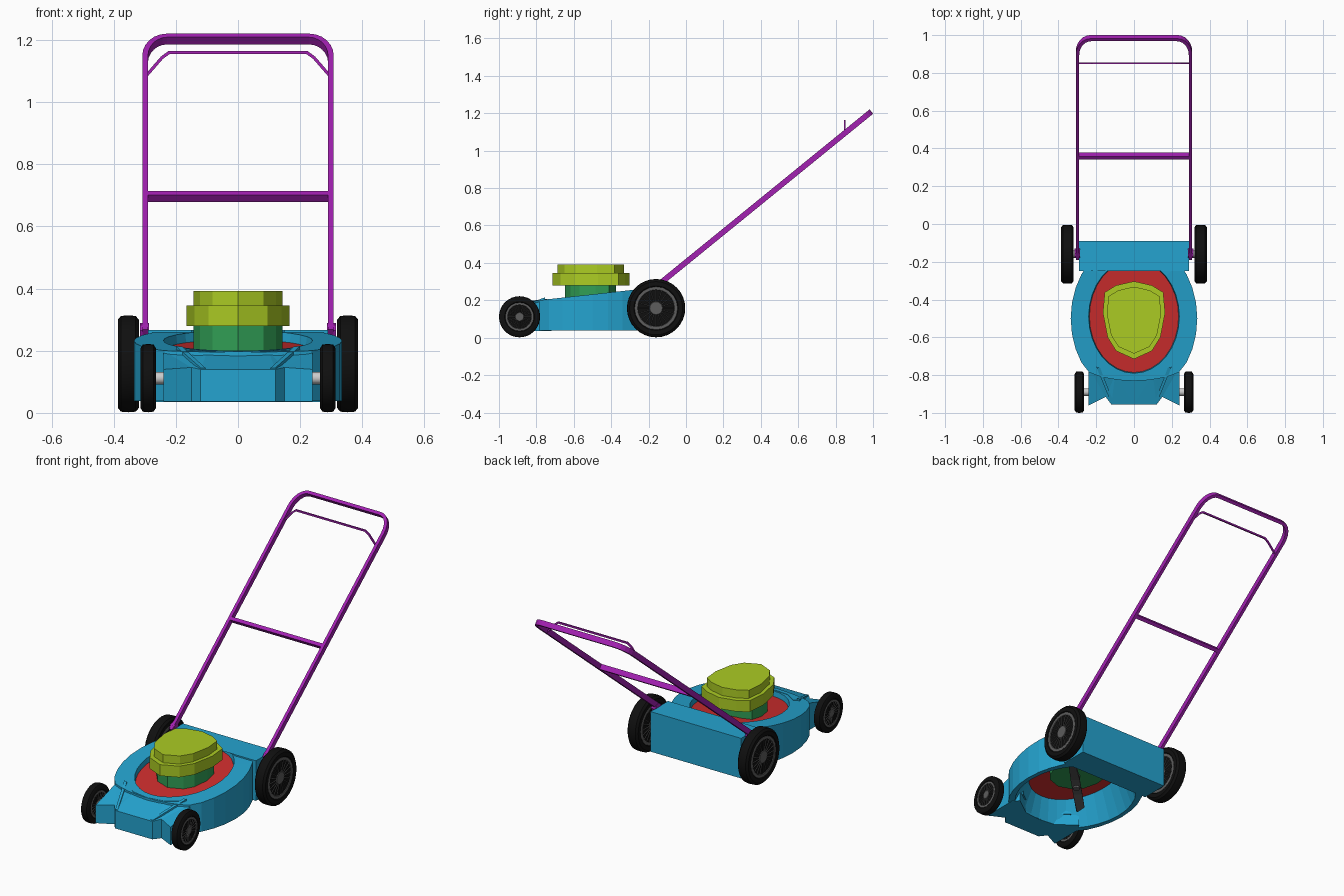
import bpy, bmesh, math
from math import sin, cos, pi
from mathutils import Vector

if "Cube" in bpy.data.objects:
    bpy.data.objects.remove(bpy.data.objects["Cube"], do_unlink=True)


def material(name, *rgb):
    m = bpy.data.materials.new(name)
    m.use_nodes = True
    m.diffuse_color = (*rgb, 1)
    m.node_tree.nodes["Principled BSDF"].inputs["Base Color"].default_value = (*rgb, 1)
    return m


BLUE = material("deck blue", 0.018, 0.37, 0.63)
RED = material("bowl red", 0.62, 0.027, 0.027)
LIME = material("engine lime", 0.41, 0.6, 0.017)
GREEN = material("engine green", 0.03, 0.34, 0.09)
PURPLE = material("handle purple", 0.36, 0.015, 0.44)
BLACK = material("tyre black", 0.005, 0.005, 0.005)
GREY = material("hub grey", 0.11, 0.11, 0.11)
SILVER = material("axle silver", 0.6, 0.6, 0.6)


def finish(bm, name, mat, smooth=False):
    bmesh.ops.recalc_face_normals(bm, faces=bm.faces)
    me = bpy.data.meshes.new(name)
    bm.to_mesh(me)
    bm.free()
    me.materials.append(mat)
    ob = bpy.data.objects.new(name, me)
    bpy.context.collection.objects.link(ob)
    if smooth:
        bpy.ops.object.select_all(action='DESELECT')
        ob.select_set(True)
        bpy.context.view_layer.objects.active = ob
        bpy.ops.object.shade_smooth_by_angle(angle=math.radians(35))
    return ob


def loft(rings, loop=False, caps=False):
    """Join closed rings of points with quads."""
    bm = bmesh.new()
    vs = [[bm.verts.new(p) for p in r] for r in rings]
    pairs = list(zip(vs, vs[1:])) + ([(vs[-1], vs[0])] if loop else [])
    for a, b in pairs:
        for i in range(len(a)):
            j = (i + 1) % len(a)
            bm.faces.new((a[i], a[j], b[j], b[i]))
    if caps:
        ends = [bm.faces.new(vs[0]), bm.faces.new(vs[-1])]
        if len(vs[0]) > 4:
            bmesh.ops.triangulate(bm, faces=ends)
    return bm


def mirrored(half):
    return half + [(-x, y) for x, y in reversed(half) if x > 0]


def prism(name, pts, z0, top, mat):
    """Upright prism whose top follows the height rule."""
    return finish(loft([[(x, y, z0) for x, y in pts],
                        [(x, y, top(y)) for x, y in pts]], caps=True), name, mat)


def lathe(profile, centre, n=32):
    """Spin (offset, radius) pairs around an axis parallel to x."""
    cx, cy, cz = centre
    return loft([[(cx + o, cy + r * cos(2 * pi * i / n), cz + r * sin(2 * pi * i / n))
                  for i in range(n)] for o, r in profile], caps=True)


def sweep(name, path, normal, width, thick, mat):
    """Rectangular bar along a flat path."""
    path = [Vector(p) for p in path]
    normal = Vector(normal).normalized()
    rings = []
    for i, p in enumerate(path):
        a = (p - path[max(i - 1, 0)]).normalized()
        b = (path[min(i + 1, len(path) - 1)] - p).normalized()
        t = (a + b).normalized()
        side = normal.cross(t) * width / 2
        if a.length and b.length:
            side /= max(t.dot(b), 0.5)
        n = normal * thick / 2
        rings.append([p + side + n, p - side + n, p - side - n, p + side - n])
    return finish(loft(rings, caps=True), name, mat)


# Deck shell: sloped top, recessed oval opening, hollow underneath
def deck_z(y):
    return 0.266 + (y + 0.19) * 0.11


def oval(a, b, yc, height, lo=-0.78, hi=-0.09, n=32):
    ring = []
    for i in range(n):
        t = 2 * pi * i / n
        y = yc + b * sin(t)
        if y < lo:
            y = lo + (y - lo) * 0.36
        y = min(y, hi)
        ring.append((a * cos(t), y, height(y)))
    return ring


bowl = oval(0.236, 0.296, -0.49, lambda y: deck_z(y) - 0.03, lo=-1)
finish(loft([
    oval(0.335, 0.42, -0.5, lambda y: 0.038),
    oval(0.335, 0.42, -0.5, lambda y: min(deck_z(y), 0.264)),
    oval(0.24, 0.30, -0.49, lambda y: min(deck_z(y), 0.264), lo=-1),
    bowl,
    oval(0.31, 0.36, -0.5, lambda y: 0.038, hi=-0.19),
], loop=True), "deck_shell", BLUE)
bm = bmesh.new()
bm.faces.new([bm.verts.new(p) for p in bowl])
finish(bm, "bowl_plate", RED)

# Rear housing and front hood
prism("rear_housing", mirrored([(0, -0.187), (0.1, -0.212), (0.15, -0.25),
                                (0.29, -0.25), (0.29, -0.09)]),
      0.035, lambda y: 0.267, BLUE)
prism("front_hood", mirrored([(0, -0.955), (0.12, -0.955), (0.15, -0.915), (0.24, -0.96),
                              (0.24, -0.76), (0.21, -0.72), (0.1, -0.8), (0, -0.81)]),
      0.036, lambda y: min(0.2, max(0.14, 0.14 + (y + 0.93) * 0.42)), BLUE)
prism("hood_lip", mirrored([(0, -0.83), (0.1, -0.815), (0.19, -0.765),
                            (0.17, -0.74), (0.1, -0.79), (0, -0.80)]),
      0.1, lambda y: deck_z(y) + 0.002, BLUE)
for s, side in ((1, "left"), (-1, "right")):
    prism("hood_rib_" + side,
          [(s * x, y) for x, y in ((0.2, -0.755), (0.18, -0.76), (0.105, -0.95), (0.12, -0.95))],
          0.1, lambda y: 0.145 + (y + 0.95) * 0.36, BLUE)

# Engine: shield-shaped tiers around one outline
shield = mirrored([(0, -0.715), (0.095, -0.672), (0.14, -0.60), (0.165, -0.47),
                   (0.155, -0.362), (0.095, -0.325), (0, -0.303)])


def tier(name, sx, sy, z0, z1, mat):
    prism(name, [(x * sx, -0.511 + (y + 0.511) * sy) for x, y in shield], z0, lambda y: z1, mat)


tier("engine_base", 0.87, 0.66, 0.17, 0.285, GREEN)
tier("engine_cover", 1, 1, 0.28, 0.345, LIME)
tier("engine_cap", 0.87, 0.86, 0.34, 0.392, LIME)

# Twisted blade and its shaft
rings = []
along = Vector((1, 1, 0)).normalized()
across = Vector((-1, 1, 0)).normalized()
for s, tilt in ((-0.25, 0.6), (-0.08, 0), (0.08, 0), (0.25, -0.6)):
    u = across * cos(tilt) + Vector((0, 0, sin(tilt)))
    w = along.cross(u) * 0.004
    c = Vector((0, -0.49, 0.1)) + along * s
    rings.append([c + u * 0.025 + w, c - u * 0.025 + w, c - u * 0.025 - w, c + u * 0.025 - w])
finish(loft(rings, caps=True), "blade", GREY)
prism("blade_shaft", [(0.02 * cos(i * pi / 4), -0.49 + 0.02 * sin(i * pi / 4)) for i in range(8)],
      0.085, lambda y: 0.21, GREY)


# Wheels: tyre, panelled hub and axle
def wheel(name, x, y, r, hub_r, half, inner):
    s = 1 if x > 0 else -1
    c = (x, y, r + 0.002)
    e = half * 0.3
    finish(lathe([(-half + 0.006, hub_r), (-half, hub_r + 0.006), (-half, r - 0.014),
                  (-half + e, r - 0.002), (0, r), (half - e, r - 0.002), (half, r - 0.014),
                  (half, hub_r + 0.006), (half - 0.006, hub_r)], c), name + "_tyre", BLACK, True)
    h = half - 0.003
    bm = lathe([(-h, hub_r * 0.3), (-h, hub_r * 0.88), (-h, hub_r + 0.002),
                (h, hub_r + 0.002), (h, hub_r * 0.88), (h, hub_r * 0.3)], c, 20)
    bm.normal_update()
    panels = [f for f in bm.faces if len(f.verts) == 4 and abs(f.normal.x) > 0.9
              and hub_r * 0.4 < (f.calc_center_median() - Vector(c)).length - 0.0 
              and Vector(f.calc_center_median().yz - Vector(c).yz).length < hub_r * 0.8]
    bmesh.ops.recalc_face_normals(bm, faces=bm.faces)
    bmesh.ops.inset_individual(bm, faces=panels, thickness=hub_r * 0.04, depth=-0.005)
    finish(bm, name + "_hub", GREY)
    finish(lathe([(s * inner - x, 0.02), (0, 0.02)], c, 12), name + "_axle", SILVER, True)


for s, side in ((1, "left"), (-1, "right")):
    wheel("rear_wheel_" + side, s * 0.353, -0.16, 0.156, 0.113, 0.034, 0.27)
    wheel("front_wheel_" + side, s * 0.289, -0.89, 0.11, 0.074, 0.025, 0.22)


# Handle: tilted frame, crossbar, control lever and mounts
def on_handle(x, y):
    return (x, y, 0.696 + 0.813 * (y - 0.36))


tilt_normal = (0, -0.813, 1)
half = [(0.299, -0.18)] + [(0.229 + 0.07 * cos(i * pi / 12), 0.904 + 0.08 * sin(i * pi / 12))
                           for i in range(7)]
sweep("handle_frame", [on_handle(x, y) for x, y in mirrored(half)], tilt_normal,
      0.018, 0.03, PURPLE)
sweep("handle_crossbar", [on_handle(-0.295, 0.36), on_handle(0.295, 0.36)], tilt_normal,
      0.02, 0.03, PURPLE)
lever = [(0.293, 1.088), (0.245, 1.143), (0.222, 1.16)]
sweep("control_lever", [(x, 0.85, z) for x, z in mirrored(lever)], (0, 1, 0),
      0.01, 0.008, PURPLE)
for s, side in ((1, "left"), (-1, "right")):
    finish(lathe([(-0.014, 0.025), (0.014, 0.025)], (s * 0.301, -0.155, 0.265), 8),
           "handle_mount_" + side, PURPLE)
